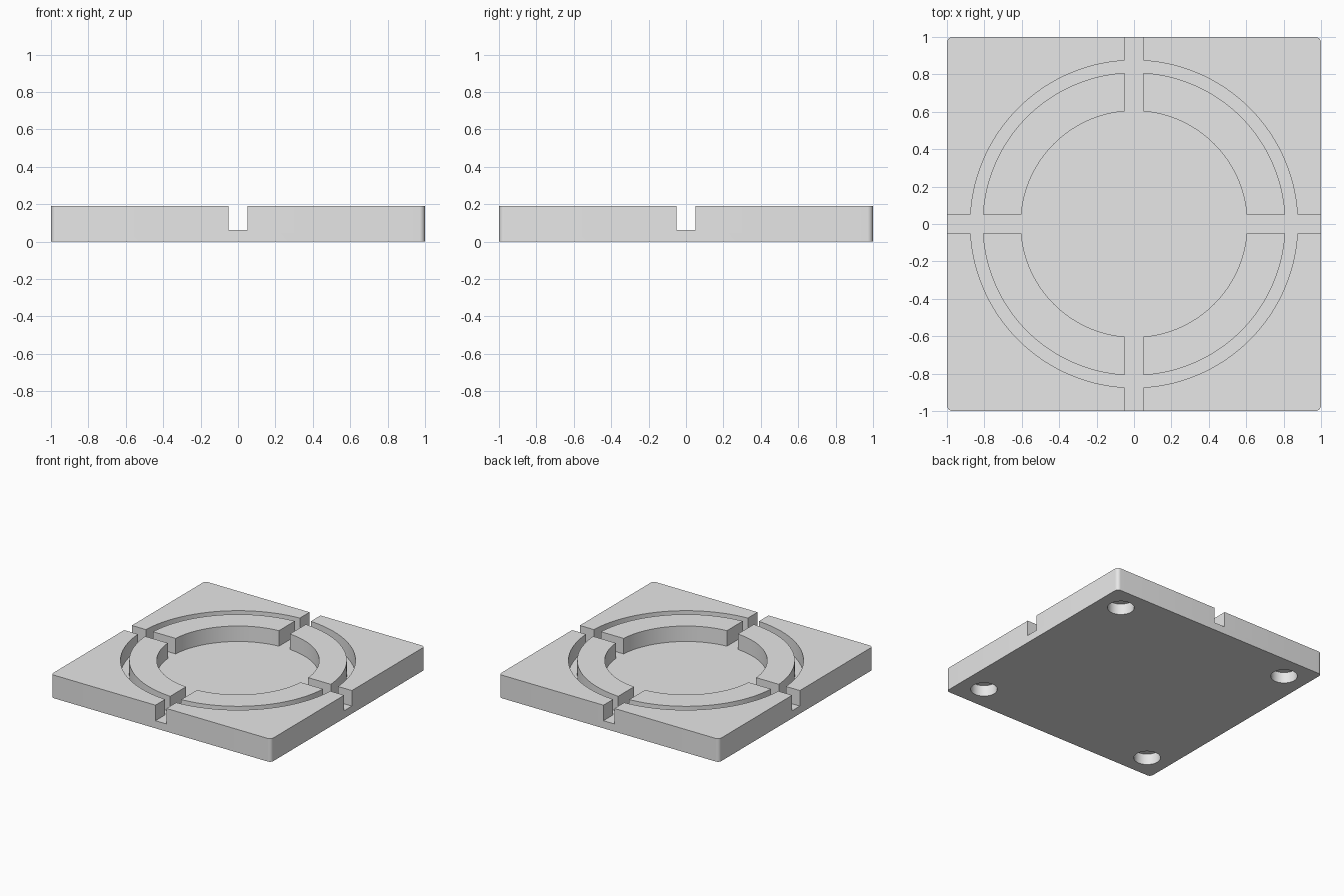
import bpy, bmesh, math
from mathutils import Matrix, Vector

HEIGHT, FLOOR, ABOVE = 0.19, 0.0625, 0.3
SEGMENTS = 128

if "Cube" in bpy.data.objects:
    bpy.data.objects.remove(bpy.data.objects["Cube"], do_unlink=True)

grey = bpy.data.materials.new("plain_grey")
grey.use_nodes = True
grey.diffuse_color = (0.8, 0.8, 0.8, 1)
grey.node_tree.nodes["Principled BSDF"].inputs["Base Color"].default_value = (0.8, 0.8, 0.8, 1)


def finish(name, bm):
    bmesh.ops.recalc_face_normals(bm, faces=bm.faces)
    mesh = bpy.data.meshes.new(name)
    bm.to_mesh(mesh)
    bm.free()
    mesh.materials.append(grey)
    obj = bpy.data.objects.new(name, mesh)
    bpy.context.collection.objects.link(obj)
    return obj


def box(name, size, z0, z1, corner=0):
    bm = bmesh.new()
    place = Matrix.Translation((0, 0, (z0 + z1) / 2)) @ Matrix.Diagonal((*size, z1 - z0, 1))
    bmesh.ops.create_cube(bm, size=1, matrix=place)
    if corner:
        upright = [e for e in bm.edges if abs(e.verts[0].co.z - e.verts[1].co.z) > 0.01]
        bmesh.ops.bevel(bm, geom=upright, offset=corner, segments=8, profile=0.5, affect='EDGES')
    return finish(name, bm)


def cylinder(name, radius, z0, z1, x=0, y=0, segments=SEGMENTS):
    bm = bmesh.new()
    bmesh.ops.create_cone(bm, cap_ends=True, segments=segments, radius1=radius, radius2=radius,
                          depth=z1 - z0, matrix=Matrix.Translation((x, y, (z0 + z1) / 2)))
    return finish(name, bm)


def ring(name, inner, outer, z0, z1):
    bm = bmesh.new()
    corners = [bm.verts.new(p) for p in
               ((inner, 0, z0), (outer, 0, z0), (outer, 0, z1), (inner, 0, z1))]
    edges = [bm.edges.new((corners[i], corners[(i + 1) % 4])) for i in range(4)]
    bmesh.ops.spin(bm, geom=corners + edges, cent=Vector(), axis=(0, 0, 1),
                   angle=math.tau, steps=SEGMENTS)
    bmesh.ops.remove_doubles(bm, verts=bm.verts, dist=0.0001)
    return finish(name, bm)


# Square plate with slightly rounded upright corners
plate = box("base_plate", (2, 2), 0, HEIGHT, corner=0.03)

# Round pocket, ring groove and crossing slots, all to one floor level
cutters = [
    cylinder("pocket_cutter", 0.605, FLOOR, ABOVE),
    ring("groove_cutter", 0.81, 0.875, FLOOR, ABOVE),
    box("slot_cutter_x", (2.4, 0.1), FLOOR, ABOVE),
    box("slot_cutter_y", (0.1, 2.4), FLOOR, ABOVE),
]
# Blind round holes under the four corners
for x in (-0.8, 0.8):
    for y in (-0.8, 0.8):
        cutters.append(cylinder("hole_cutter", 0.1, -0.1, 0.09, x, y, segments=48))

bpy.ops.object.select_all(action='DESELECT')
plate.select_set(True)
bpy.context.view_layer.objects.active = plate
for cutter in cutters:
    cut = plate.modifiers.new(cutter.name, 'BOOLEAN')
    cut.operation, cut.solver, cut.object = 'DIFFERENCE', 'EXACT', cutter
    bpy.ops.object.modifier_apply(modifier=cut.name)
    bpy.data.objects.remove(cutter, do_unlink=True)

bpy.ops.object.shade_smooth_by_angle(angle=math.radians(30))
